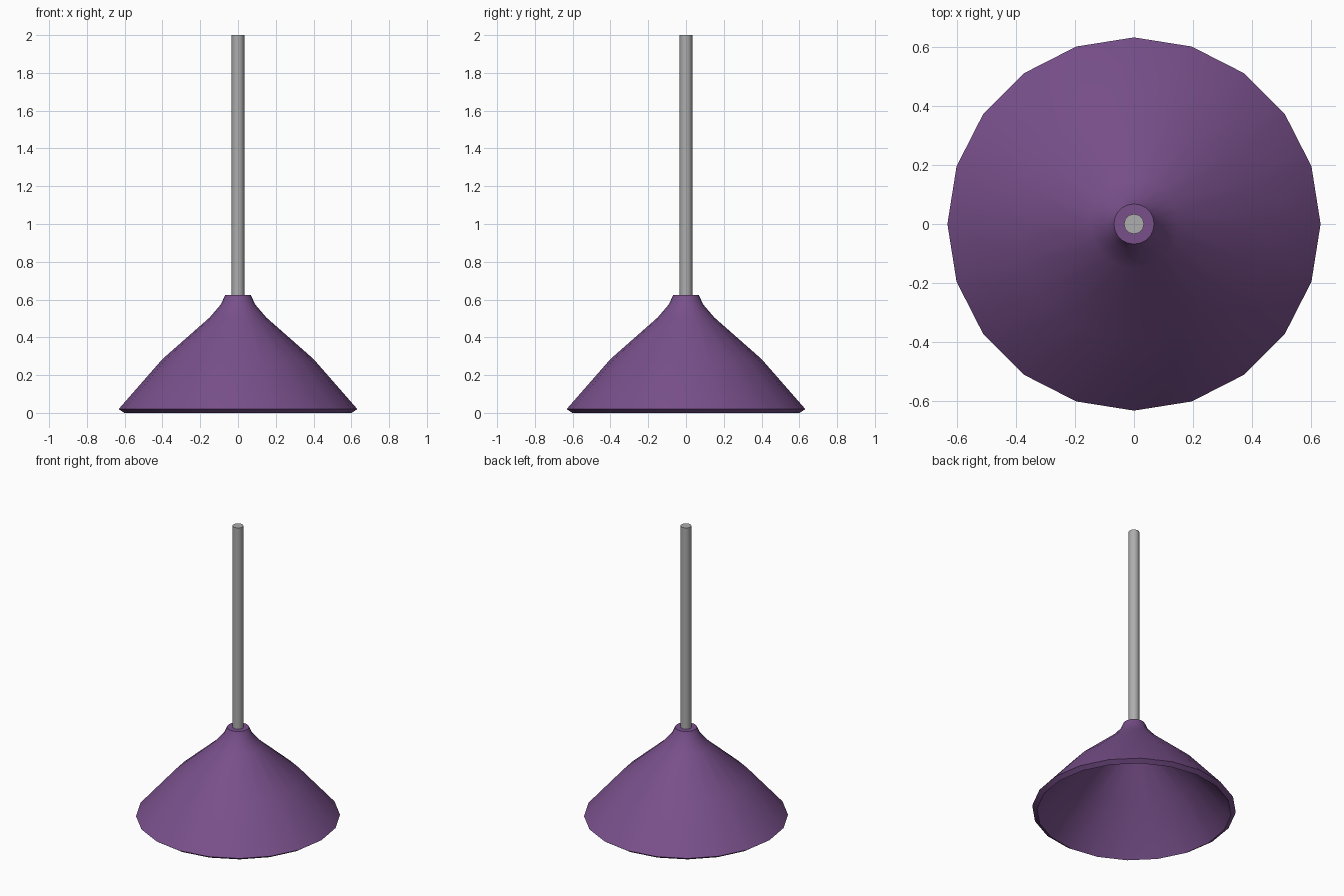
import bpy, bmesh, math

if "Cube" in bpy.data.objects:
    bpy.data.objects.remove(bpy.data.objects["Cube"])


def material(name, rgb):
    m = bpy.data.materials.new(name)
    m.diffuse_color = (*rgb, 1)
    m.use_nodes = True
    m.node_tree.nodes["Principled BSDF"].inputs["Base Color"].default_value = m.diffuse_color
    return m


def lathe(name, profile, sides, mat, closed=False):
    """Revolve (radius, z) points round the z axis."""
    bm = bmesh.new()
    rings = []
    for r, z in profile:
        rings.append([bm.verts.new((r * math.cos(2 * math.pi * i / sides),
                                    r * math.sin(2 * math.pi * i / sides), z))
                      for i in range(sides)])
    pairs = list(zip(rings, rings[1:]))
    if closed:
        pairs.append((rings[-1], rings[0]))
    for a, b in pairs:
        for i in range(sides):
            j = (i + 1) % sides
            bm.faces.new((a[i], a[j], b[j], b[i]))
    if not closed:
        bm.faces.new(rings[0][::-1])
        bm.faces.new(rings[-1])
    bmesh.ops.recalc_face_normals(bm, faces=bm.faces[:])
    me = bpy.data.meshes.new(name)
    bm.to_mesh(me)
    bm.free()
    me.materials.append(mat)
    ob = bpy.data.objects.new(name, me)
    bpy.context.collection.objects.link(ob)
    bpy.ops.object.select_all(action='DESELECT')
    ob.select_set(True)
    bpy.context.view_layer.objects.active = ob
    bpy.ops.object.shade_smooth_by_angle(angle=math.radians(40))
    return ob


purple = material("purple", (0.19, 0.08, 0.26))
grey = material("grey", (0.42, 0.42, 0.42))

# bell-shaped shade: outer skin, collar, inner skin, bevelled rim
shade = [(0.632, 0.02), (0.40, 0.285), (0.15, 0.505), (0.09, 0.575), (0.068, 0.625),
         (0.03, 0.625), (0.055, 0.56), (0.125, 0.48), (0.375, 0.26), (0.602, 0.0)]
lathe("lamp_shade", shade, 20, purple, closed=True)

# hanging rod
lathe("hanging_rod", [(0.034, 0.59), (0.034, 2.0)], 12, grey)
